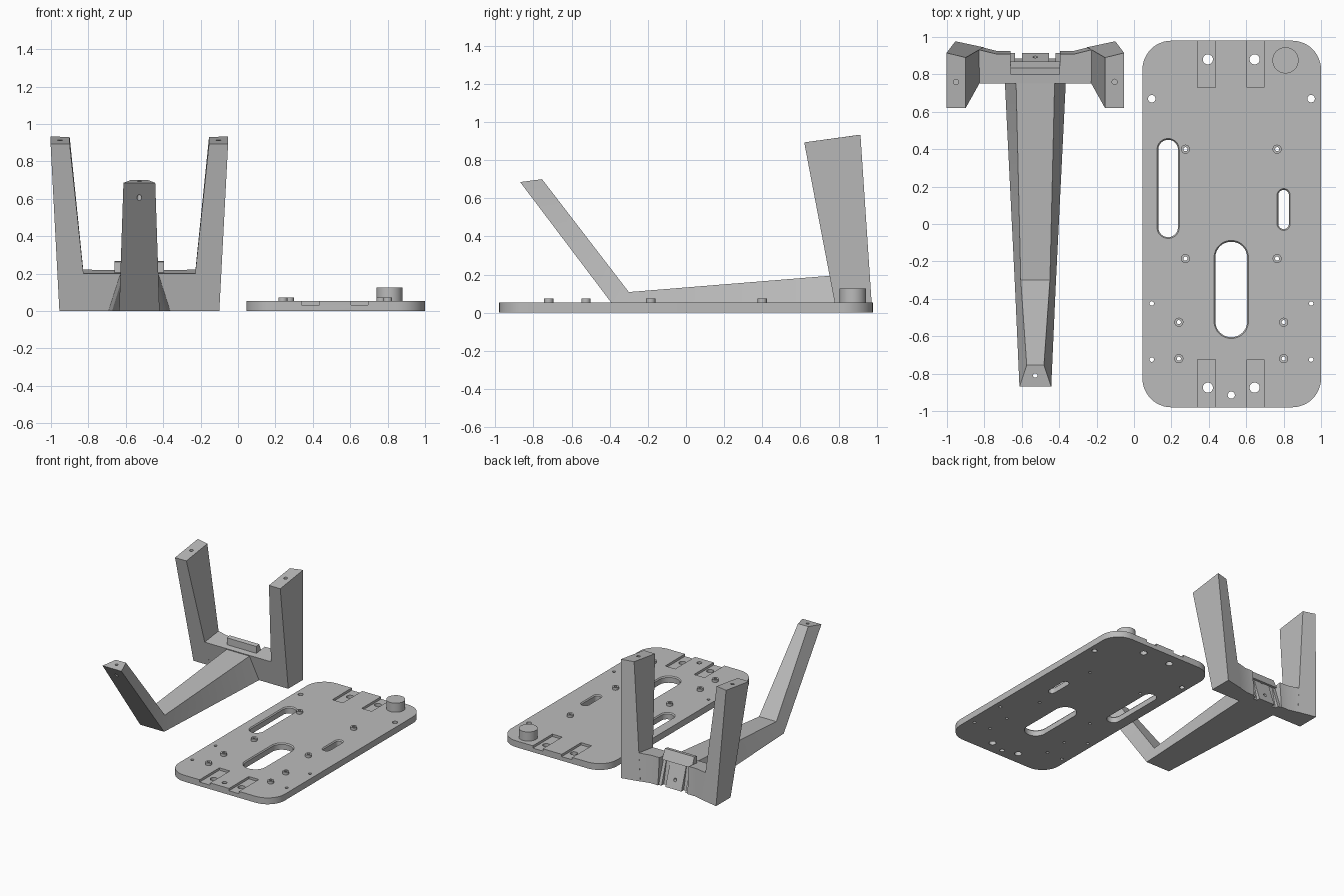
import bpy, bmesh, math
from mathutils import Vector

old = bpy.data.objects.get("Cube")
if old:
    bpy.data.objects.remove(old, do_unlink=True)

grey = bpy.data.materials.new("light_grey")
grey.use_nodes = True
COLOR = (0.5, 0.5, 0.5, 1)
grey.diffuse_color = COLOR
grey.node_tree.nodes["Principled BSDF"].inputs["Base Color"].default_value = COLOR


def loft(bm, rings):
    """Skin a stack of equal-length rings and cap both ends."""
    loops = [[bm.verts.new(p) for p in ring] for ring in rings]
    n = len(loops[0])
    for a, b in zip(loops, loops[1:]):
        for i in range(n):
            j = (i + 1) % n
            bm.faces.new((a[i], a[j], b[j], b[i]))
    bm.faces.new(loops[0][::-1])
    bm.faces.new(loops[-1])


def rounded(x0, x1, y0, y1, r, z, seg=12):
    """Outline of a rounded rectangle; also makes slots and circles."""
    pts = []
    corners = ((x1 - r, y1 - r), (x0 + r, y1 - r), (x0 + r, y0 + r), (x1 - r, y0 + r))
    for k, (cx, cy) in enumerate(corners):
        for i in range(seg + 1):
            a = math.pi / 2 * (k + i / seg)
            pts.append((cx + r * math.cos(a), cy + r * math.sin(a), z))
    return pts


def cylinder(bm, x, y, r, z0, z1, seg=32):
    loft(bm, [[(x + r * math.cos(math.tau * i / seg), y + r * math.sin(math.tau * i / seg), z)
               for i in range(seg)] for z in (z0, z1)])


def box(bm, x0, x1, y0, y1, z0, z1):
    loft(bm, [[(x0, y0, z), (x1, y0, z), (x1, y1, z), (x0, y1, z)] for z in (z0, z1)])


def side_profile(bm, x0, x1, yz):
    """Extrude a (y, z) profile along x."""
    loft(bm, [[(x, y, z) for y, z in yz] for x in (x0, x1)])


def to_object(bm, name):
    bmesh.ops.recalc_face_normals(bm, faces=bm.faces)
    me = bpy.data.meshes.new(name)
    bm.to_mesh(me)
    bm.free()
    ob = bpy.data.objects.new(name, me)
    bpy.context.collection.objects.link(ob)
    me.materials.append(grey)
    return ob


def cut(ob, *cutters):
    """Subtract each cutter and bake the result."""
    for c in cutters:
        m = ob.modifiers.new("cut", "BOOLEAN")
        m.operation, m.solver, m.object = "DIFFERENCE", "EXACT", c
    dg = bpy.context.evaluated_depsgraph_get()
    me = bpy.data.meshes.new_from_object(ob.evaluated_get(dg))
    ob.modifiers.clear()
    ob.data = me


parts, cutters = [], []

# ---------------- base plate ----------------
bm = bmesh.new()
loft(bm, [rounded(0.045, 1.0, -0.98, 0.98, 0.155, z) for z in (0, 0.052)])
base_plate = to_object(bm, "base_plate")

# Shallow pockets at both ends
bm = bmesh.new()
for x0, x1 in ((0.34, 0.435), (0.605, 0.695)):
    for y0, y1 in ((0.73, 1.1), (-1.1, -0.725)):
        box(bm, x0, x1, y0, y1, 0.033, 0.1)
pockets = to_object(bm, "pocket_cutter")

# Slots with a softened rim, and screw holes
bm = bmesh.new()
for x0, x1, y0, y1 in ((0.13, 0.235, -0.07, 0.45), (0.435, 0.605, -0.605, -0.095),
                       (0.772, 0.828, -0.027, 0.182)):
    rings = []
    for z, g in ((-0.05, 0), (0.043, 0), (0.052, 0.007), (0.1, 0.007)):
        rings.append(rounded(x0 - g, x1 + g, y0 - g, y1 + g, (x1 - x0) / 2 + g - 0.0005, z))
    loft(bm, rings)
for x in (0.395, 0.645):
    for y in (0.88, -0.875):
        cylinder(bm, x, y, 0.027, -0.05, 0.1)
for x in (0.095, 0.947):
    for y, r in ((0.67, 0.02), (-0.425, 0.012), (-0.725, 0.012)):
        cylinder(bm, x, y, r, -0.05, 0.1)
cylinder(bm, 0.52, -0.915, 0.019, -0.05, 0.1)
standoff_spots = [(x, y) for xs, ys in (((0.275, 0.765), (0.40, -0.185)),
                                        ((0.24, 0.80), (-0.525, -0.72))) for x in xs for y in ys]
for x, y in standoff_spots:
    cylinder(bm, x, y, 0.011, -0.05, 0.1)
holes = to_object(bm, "hole_cutter")
cut(base_plate, pockets, holes)

# Standoffs with their screw holes
bm = bmesh.new()
for x, y in standoff_spots:
    cylinder(bm, x, y, 0.024, 0.045, 0.073)
standoffs = to_object(bm, "standoffs")
cut(standoffs, holes)

# Round knob
bm = bmesh.new()
cylinder(bm, 0.81, 0.875, 0.07, 0.045, 0.126, 48)
knob = to_object(bm, "round_knob")
parts += [base_plate, standoffs, knob]
cutters += [pockets, holes]

# ---------------- stand ----------------
CX = -0.5275

# Long beam bending up into the front arm
bm = bmesh.new()
sections = []
for yb, zb, wb, yt, zt, wt in ((0.80, 0, 0.165, 0.80, 0.197, 0.104),
                               (-0.352, 0, 0.108, -0.30, 0.108, 0.078),
                               (-0.87, 0.685, 0.085, -0.755, 0.70, 0.046)):
    sections.append([(CX - wb, yb, zb), (CX + wb, yb, zb), (CX + wt, yt, zt), (CX - wt, yt, zt)])
loft(bm, sections)
beam = to_object(bm, "front_beam")

# Rear posts, mirrored
bm = bmesh.new()
for s in (-1, 1):
    bottom = [(0.4275, 0.79, 0), (0.4275, 0.977, 0), (0.2775, 0.945, 0), (0.2775, 0.79, 0)]
    top = [(0.4745, 0.62, 0.893), (0.4745, 0.915, 0.933), (0.3725, 0.89, 0.93), (0.3725, 0.62, 0.893)]
    loft(bm, [[(CX + s * x, y, z) for x, y, z in ring] for ring in (bottom, top)])
posts = to_object(bm, "rear_posts")

# Crossbar between the posts
bm = bmesh.new()
rings = []
for half in (((0.30, 0.79, 0), (0.30, 0.949, 0), (0.205, 0.925, 0)),
             ((0.31, 0.752, 0.2), (0.31, 0.934, 0.222), (0.205, 0.908, 0.219))):
    rings.append([(CX + x, y, z) for x, y, z in half] + [(CX - x, y, z) for x, y, z in half[::-1]])
loft(bm, rings)
crossbar = to_object(bm, "crossbar")

# Raised lip on the crossbar
bm = bmesh.new()
side_profile(bm, CX - 0.133, CX + 0.133,
             [(0.80, 0.19), (0.87, 0.19), (0.852, 0.23), (0.835, 0.268), (0.80, 0.262)])
lip = to_object(bm, "clip_lip")

# Sloped mounting face, side channels and screw holes at the back
bm = bmesh.new()
side_profile(bm, CX - 0.133, CX + 0.133, [(0.932, -0.05), (1.1, -0.05), (1.1, 0.3), (0.815, 0.3)])
slope = to_object(bm, "slope_cutter")
bm = bmesh.new()
for s in (-1, 1):
    xs = sorted((CX + s * 0.072, CX + s * 0.108))
    side_profile(bm, *xs, [(0.895, -0.05), (1.1, -0.05), (1.1, 0.225), (0.84, 0.225)])
channels = to_object(bm, "channel_cutter")
bm = bmesh.new()
for y, z in ((0.90, 0.067), (0.85, 0.195)):
    loft(bm, [[(CX + 0.013 * math.cos(math.tau * i / 24), yy, z + 0.013 * math.sin(math.tau * i / 24))
               for i in range(24)] for yy in (y - 0.035, y + 0.1)])
back_holes = to_object(bm, "back_hole_cutter")
cut(crossbar, slope, channels, back_holes)

# Screw holes in the tips
bm = bmesh.new()
cylinder(bm, CX, -0.81, 0.012, 0.5, 0.8)
for s in (-1, 1):
    cylinder(bm, CX + s * 0.424, 0.76, 0.014, 0.8, 1.0)
tip_holes = to_object(bm, "tip_hole_cutter")
cut(beam, tip_holes)
cut(posts, tip_holes)
parts += [beam, posts, crossbar, lip]
cutters += [slope, channels, back_holes, tip_holes]

for c in cutters:
    bpy.data.objects.remove(c, do_unlink=True)

# Smooth round walls, keep corners crisp
bpy.ops.object.select_all(action="DESELECT")
for ob in parts:
    ob.select_set(True)
bpy.context.view_layer.objects.active = base_plate
bpy.ops.object.shade_smooth_by_angle(angle=math.radians(25))
